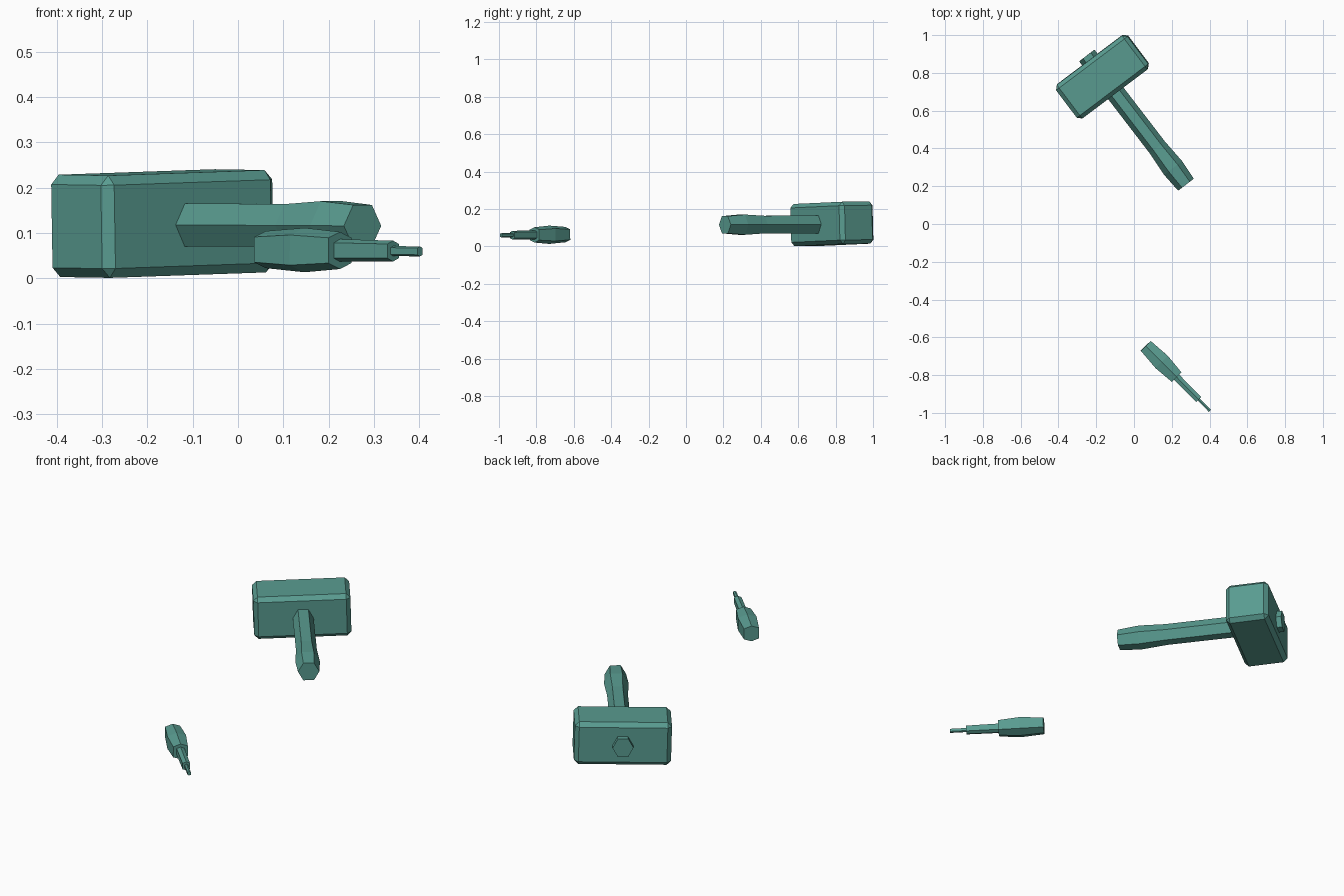
import bpy, bmesh
from math import radians
from mathutils import Vector, Matrix

if "Cube" in bpy.data.objects:
    bpy.data.objects.remove(bpy.data.objects["Cube"])

teal = bpy.data.materials.new("teal")
teal.diffuse_color = (0.10, 0.33, 0.28, 1)
teal.use_nodes = True
teal.node_tree.nodes["Principled BSDF"].inputs["Base Color"].default_value = teal.diffuse_color


def finish(bm, name):
    bmesh.ops.recalc_face_normals(bm, faces=bm.faces[:])
    mesh = bpy.data.meshes.new(name)
    bm.to_mesh(mesh)
    bm.free()
    mesh.materials.append(teal)
    obj = bpy.data.objects.new(name, mesh)
    bpy.context.collection.objects.link(obj)
    return obj


def loft(name, start, end, profile, stations):
    """Skin a profile along start-end; stations are (fraction, half width, half height)."""
    start, end = Vector(start), Vector(end)
    axis = end - start
    side = axis.cross(Vector((0, 0, 1))).normalized()
    up = side.cross(axis).normalized()
    bm = bmesh.new()
    rings = []
    for t, w, h in stations:
        c = start + axis * t
        rings.append([bm.verts.new(c + side * (u * w) + up * (v * h)) for u, v in profile])
    n = len(profile)
    for a, b in zip(rings, rings[1:]):
        for i in range(n):
            j = (i + 1) % n
            bm.faces.new((a[i], a[j], b[j], b[i]))
    bm.faces.new(rings[0])
    bm.faces.new(rings[-1])
    return finish(bm, name)


FLAT_TOP = [(1, 0), (.5, 1), (-.5, 1), (-1, 0), (-.5, -1), (.5, -1)]
POINT_TOP = [(0, 1), (-1, .68), (-1, -.68), (0, -1), (1, -.68), (1, .68)]

# Mallet head: chamfered block lying slightly tilted
bm = bmesh.new()
bmesh.ops.create_cube(bm, size=1)
bmesh.ops.scale(bm, vec=(0.474, 0.224, 0.226), verts=bm.verts[:])
bmesh.ops.bevel(bm, geom=bm.edges[:], offset=0.021, segments=1,
                affect='EDGES', profile=0.5)
head = finish(bm, "mallet_head")
head.matrix_world = (Matrix.Translation((-0.167, 0.78, 0.121))
                     @ Matrix.Rotation(radians(37), 4, 'Z')
                     @ Matrix.Rotation(radians(-1.6), 4, 'Y')
                     @ Matrix.Rotation(radians(0.6), 4, 'X'))

# Mallet handle: hexagonal, swollen grip, passing through the head
loft("mallet_handle", (0.275, 0.208, 0.116), (-0.25, 0.892, 0.119), FLAT_TOP,
     [(0, .052, .046), (.13, .060, .054), (.29, .051, .047), (1, .051, .048)])

# Chisel: grip, shank and fine tip along one line
butt, tip = Vector((0.062, -0.645, 0.0635)), Vector((0.402, -0.989, 0.0595))
for name, stations in (
    ("chisel_grip", [(0, .037, .041), (.25, .046, .049), (.48, .036, .041)]),
    ("chisel_shank", [(.46, .019, .025), (.825, .018, .023)]),
    ("chisel_tip", [(.80, .008, .011), (1, .008, .011)]),
):
    loft(name, butt, tip, POINT_TOP, stations)
